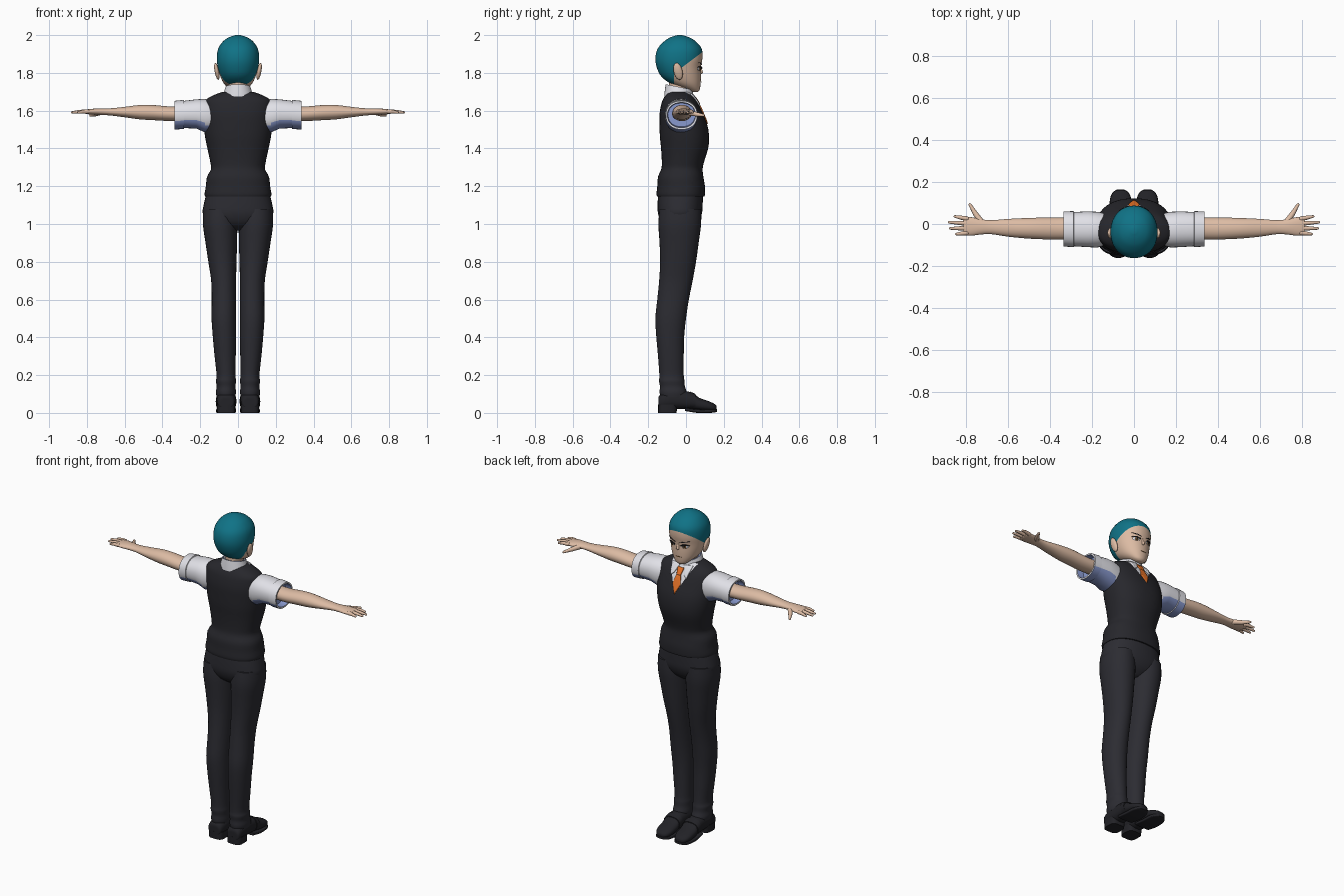
import bpy, bmesh, math
from mathutils import Vector
from mathutils.bvhtree import BVHTree

cube = bpy.data.objects.get("Cube")
if cube:
    bpy.data.objects.remove(cube, do_unlink=True)


def material(name, *rgb):
    m = bpy.data.materials.new(name)
    m.use_nodes = True
    m.diffuse_color = (*rgb, 1)
    m.node_tree.nodes["Principled BSDF"].inputs["Base Color"].default_value = (*rgb, 1)
    return m


HAIR = material("teal hair", 0.005, 0.17, 0.24)
SKIN = material("skin", 0.72, 0.5, 0.37)
VEST = material("vest charcoal", 0.02, 0.02, 0.025)
TROUSER = material("trouser charcoal", 0.025, 0.025, 0.032)
SHOE = material("black leather", 0.016, 0.016, 0.02)
SHIRT = material("white shirt", 0.76, 0.76, 0.81)
SHADE = material("blue shirt lining", 0.25, 0.32, 0.62)
TIE = material("orange tie", 0.8, 0.17, 0.02)
AMBER = material("amber iris", 0.3, 0.13, 0.03)


def finish(bm, name, mats, mirror=False, rule=None, angle=50):
    bmesh.ops.recalc_face_normals(bm, faces=bm.faces)
    if rule:
        for f in bm.faces:
            f.material_index = rule(f.calc_center_median(), f.normal)
    mesh = bpy.data.meshes.new(name)
    bm.to_mesh(mesh)
    bm.free()
    ob = bpy.data.objects.new(name, mesh)
    bpy.context.collection.objects.link(ob)
    for m in mats:
        mesh.materials.append(m)
    if mirror:
        mod = ob.modifiers.new("both sides", 'MIRROR')
        mod.use_mirror_merge = False
    bpy.ops.object.select_all(action='DESELECT')
    ob.select_set(True)
    bpy.context.view_layer.objects.active = ob
    bpy.ops.object.shade_smooth_by_angle(angle=math.radians(angle))
    return ob


def smooth_rows(rows, steps):
    """Catmull-Rom interpolation between the given rings."""
    out = []
    for i in range(len(rows) - 1):
        p = [rows[max(0, min(len(rows) - 1, i + k))] for k in (-1, 0, 1, 2)]
        for s in range(steps):
            t = s / steps
            out.append([b + 0.5 * t * (c - a + t * (2*a - 5*b + 4*c - d + t * (3*(b - c) + d - a)))
                        for a, b, c, d in zip(*p)])
    return out + [rows[-1]]


def loft(rows, axis='z', sides=32, power=2.0, steps=3):
    """Skin rings of (position, min a, max a, min b, max b) along an axis."""
    place = {'z': lambda t, a, b: (a, b, t),
             'x': lambda t, a, b: (t, a, b),
             'y': lambda t, a, b: (a, t, b)}[axis]
    bm = bmesh.new()
    rings = []
    for t, a0, a1, b0, b1 in smooth_rows(rows, steps):
        ring = []
        for k in range(sides):
            c, s = math.cos(math.tau * k / sides), math.sin(math.tau * k / sides)
            u = math.copysign(abs(c) ** (2 / power), c)
            v = math.copysign(abs(s) ** (2 / power), s)
            ring.append(bm.verts.new(place(t, (a0 + a1 + u * (a1 - a0)) / 2,
                                           (b0 + b1 + v * (b1 - b0)) / 2)))
        rings.append(ring)
    for r, q in zip(rings, rings[1:]):
        for k in range(sides):
            n = (k + 1) % sides
            bm.faces.new((r[k], r[n], q[n], q[k]))
    bm.faces.new(rings[0])
    bm.faces.new(rings[-1])
    return bm


def body(rows):
    """Centred rings given as (z, back, front, half width)."""
    return [(z, -w, w, y0, y1) for z, y0, y1, w in rows]


def cut(bm, co, no):
    bmesh.ops.bisect_plane(bm, geom=bm.verts[:] + bm.edges[:] + bm.faces[:],
                           plane_co=co, plane_no=no)


def limb(name, points, radii, mat, mirror=True):
    """Tapered rounded tube through points."""
    bm = bmesh.new()
    for i in range(len(points) - 1):
        a, b = Vector(points[i]), Vector(points[i + 1])
        turn = (b - a).to_track_quat('Z', 'Y').to_matrix().to_4x4()
        turn.translation = (a + b) / 2
        bmesh.ops.create_cone(bm, segments=12, radius1=radii[i], radius2=radii[i + 1],
                              depth=(b - a).length, matrix=turn)
    for p, r in zip(points, radii):
        ball = bmesh.ops.create_uvsphere(bm, u_segments=12, v_segments=8, radius=r)
        bmesh.ops.translate(bm, verts=ball["verts"], vec=p)
    return finish(bm, name, [mat], mirror)


def patch(name, outline, mat, tree, lift, mirror=False):
    """Thin plate of (x, z) outline laid on the front of a surface."""
    bm = bmesh.new()
    face = bm.faces.new([bm.verts.new((x, 1, z)) for x, z in outline])
    bmesh.ops.poke(bm, faces=[face])
    bmesh.ops.subdivide_edges(bm, edges=bm.edges[:], cuts=3, use_grid_fill=True)
    for v in bm.verts:
        hit = tree.ray_cast(v.co, Vector((0, -1, 0)))[0]
        v.co.y = (hit.y if hit else 0.03) + lift
    bm.normal_update()
    if sum(f.normal.y for f in bm.faces) < 0:
        bmesh.ops.reverse_faces(bm, faces=bm.faces[:])
    ob = finish(bm, name, [mat], mirror)
    mod = ob.modifiers.new("thickness", 'SOLIDIFY')
    mod.thickness = lift
    return ob


def oval(cx, cz, rx, rz):
    return [(cx + rx * math.cos(k * math.tau / 12), cz + rz * math.sin(k * math.tau / 12))
            for k in range(12)]


# Head with a cut hairline
head = loft(body([(1.698, .03, .062, .018), (1.71, .005, .072, .04), (1.74, -.075, .077, .072),
                  (1.78, -.13, .079, .093), (1.83, -.155, .079, .107), (1.88, -.162, .087, .112),
                  (1.93, -.149, .082, .104), (1.97, -.112, .048, .076), (1.99, -.078, .012, .044),
                  (2.0, -.045, -.02, .012)]), sides=48, power=2.1, steps=4)
cut(head, (0, 0, 1.845), (0, -.75, 1))
cut(head, (0, -.063, 1.8), (0, 1, 0))
head_tree = BVHTree.FromBMesh(head)
finish(head, "head", [SKIN, HAIR], angle=80,
       rule=lambda c, n: int(c.z > 1.845 + .75 * c.y or (c.y < -.063 and c.z > 1.735)))

# Ears and nose
ear = bmesh.new()
bmesh.ops.create_uvsphere(ear, u_segments=16, v_segments=10, radius=1)
for v in ear.verts:
    x, y, z = v.co
    v.co = (.112 + .012 * x + .008 * z, -.042 + .024 * y - .008 * z, 1.808 + .045 * z)
finish(ear, "ear", [SKIN], mirror=True)
limb("nose", [(0, .074, 1.84), (0, .081, 1.803)], [.004, .009], SKIN, mirror=False)

# Painted face
patch("eye_white", oval(.042, 1.822, .02, .011), SHIRT, head_tree, .002, True)
patch("iris", oval(.041, 1.822, .009, .011), AMBER, head_tree, .0035, True)
patch("pupil", oval(.041, 1.822, .004, .006), SHOE, head_tree, .0045, True)
patch("upper_lash", [(.018, 1.824), (.03, 1.833), (.05, 1.836), (.068, 1.83), (.052, 1.83),
                     (.032, 1.828)], SHOE, head_tree, .005, True)
patch("eyebrow", [(.014, 1.843), (.04, 1.853), (.07, 1.856), (.04, 1.848)], SHOE, head_tree, .003, True)
patch("mouth", [(-.022, 1.752), (0, 1.7535), (.022, 1.752), (0, 1.75)], AMBER, head_tree, .002)

# Neck and tilted shirt collar
finish(loft(body([(1.64, -.09, .03, .055), (1.7, -.09, .025, .05), (1.77, -.09, .03, .052)])),
       "neck", [SKIN])
collar = loft(body([(1.66, -.115, .045, .088), (1.685, -.113, .04, .078), (1.725, -.108, .034, .066),
                    (1.725, -.102, .028, .06), (1.69, -.1, .028, .06)]), steps=1)
for v in collar.verts:
    v.co.z -= .2 * (v.co.y + .035)
finish(collar, "collar", [SHIRT, SHADE], rule=lambda c, n: int(n.z > .9))

# Vest with a V neck showing the shirt
vest = loft(body([(1.145, -.153, .098, .174), (1.16, -.156, .1, .177), (1.2, -.152, .1, .17),
                  (1.25, -.148, .092, .164), (1.29, -.131, .088, .143), (1.33, -.128, .096, .147),
                  (1.4, -.132, .117, .162), (1.46, -.138, .122, .174), (1.52, -.14, .114, .181),
                  (1.58, -.14, .092, .183), (1.63, -.132, .07, .179), (1.66, -.122, .052, .168),
                  (1.685, -.106, .034, .122), (1.7, -.09, .02, .078)]), sides=48, power=2.3)
for side in (-1, 1):
    cut(vest, (0, 0, 1.53), (side, 0, -.5))
vest_tree = BVHTree.FromBMesh(vest)
finish(vest, "vest", [VEST, SHIRT],
       rule=lambda c, n: int(c.y > 0 and abs(c.x) < (c.z - 1.53) * .5))

# Tie and collar points
patch("tie_blade", [(-.012, 1.64), (.012, 1.64), (.026, 1.586), (0, 1.532), (-.026, 1.586)],
      TIE, vest_tree, .006)
patch("tie_knot", [(-.02, 1.675), (.02, 1.675), (.013, 1.635), (-.013, 1.635)], TIE, vest_tree, .009)
patch("collar_point", [(.014, 1.688), (.068, 1.69), (.055, 1.625), (.035, 1.64)],
      SHIRT, vest_tree, .008, True)

# Sleeve, rolled cuff and lining
sleeve = loft([(.13, -.1, .05, 1.49, 1.65), (.175, -.112, .058, 1.485, 1.662),
               (.22, -.11, .06, 1.505, 1.66), (.285, -.106, .057, 1.508, 1.652),
               (.287, -.11, .061, 1.503, 1.657), (.335, -.107, .06, 1.5, 1.652),
               (.335, -.098, .05, 1.51, 1.643), (.295, -.095, .048, 1.515, 1.64)],
              axis='x', power=2.2, steps=1)
finish(sleeve, "sleeve", [SHIRT, SHADE], mirror=True,
       rule=lambda c, n: int(n.z < -.45 or Vector((c.y + .024, c.z - 1.577)).dot(n.yz) < 0
                             or (n.x > .9 and c.x < .3)))

# Forearm, palm, fingers and thumb
finish(loft([(.27, -.07, .03, 1.545, 1.622), (.36, -.074, .03, 1.545, 1.622),
             (.45, -.072, .03, 1.55, 1.63), (.52, -.068, .028, 1.554, 1.63),
             (.6, -.06, .024, 1.565, 1.62), (.68, -.048, .018, 1.575, 1.612),
             (.73, -.05, .023, 1.577, 1.612), (.77, -.055, .032, 1.579, 1.61),
             (.805, -.053, .034, 1.583, 1.606), (.812, -.046, .028, 1.588, 1.602)],
            axis='x', sides=24), "forearm", [SKIN], mirror=True)
for name, root, tip, reach in (("index", .025, .036, .852), ("middle", .003, .008, .879),
                               ("ring", -.02, -.021, .874), ("little", -.042, -.048, .845)):
    limb(name + "_finger", [(.795, root, 1.595), ((.795 + reach) / 2, (root + tip) / 2, 1.595),
                            (reach, tip, 1.591)], [.0115, .0095, .006], SKIN)
limb("thumb", [(.725, .008, 1.592), (.755, .05, 1.582), (.78, .092, 1.575)],
     [.015, .012, .007], SKIN)

# Trousers
finish(loft(body([(.965, -.08, .02, .04), (1.0, -.125, .06, .14), (1.05, -.147, .083, .185),
                  (1.1, -.15, .088, .182), (1.16, -.148, .09, .168)]), power=2.3),
       "trouser_seat", [TROUSER])
finish(loft([(1.08, .01, .183, -.14, .08), (1.0, .004, .186, -.146, .08), (.9, .005, .172, -.14, .067),
             (.8, .008, .157, -.137, .053), (.7, .01, .142, -.142, .035), (.6, .01, .139, -.152, .015),
             (.5, .01, .14, -.162, 0), (.4, .01, .133, -.157, -.01), (.3, .012, .124, -.148, -.012),
             (.2, .013, .113, -.141, -.012), (.17, .011, .117, -.143, -.008),
             (.14, .013, .113, -.138, -.006), (.11, .011, .117, -.14, .004),
             (.085, .014, .113, -.135, .004)], power=2.1), "trouser_leg", [TROUSER], mirror=True)

# Shoes with heel, sole and strap
finish(loft([(-.146, .035, .09, .03, .07), (-.138, .02, .107, .02, .095), (-.08, .012, .113, .02, .12),
             (-.02, .012, .113, .02, .118), (.035, .012, .114, .018, .106), (.07, .011, .116, .013, .08),
             (.12, .014, .113, .01, .062), (.15, .027, .1, .01, .048), (.162, .045, .082, .014, .036)],
            axis='y', power=2.4), "shoe_upper", [SHOE], mirror=True)
finish(loft([(-.005, .012, .113, .01, .028), (.06, .01, .117, 0, .02), (.12, .013, .114, 0, .02),
             (.15, .026, .101, .002, .02), (.164, .046, .081, .006, .02)],
            axis='y', power=5), "shoe_sole", [SHOE], mirror=True)
finish(loft([(0, .015, .11, -.147, -.05), (.045, .014, .111, -.147, -.045)], power=3.5, steps=1),
       "shoe_heel", [SHOE], mirror=True)
finish(loft([(.02, .009, .117, .02, .114), (.05, .008, .118, .02, .1)],
            axis='y', power=2.4, steps=1), "shoe_strap", [SHOE], mirror=True)
